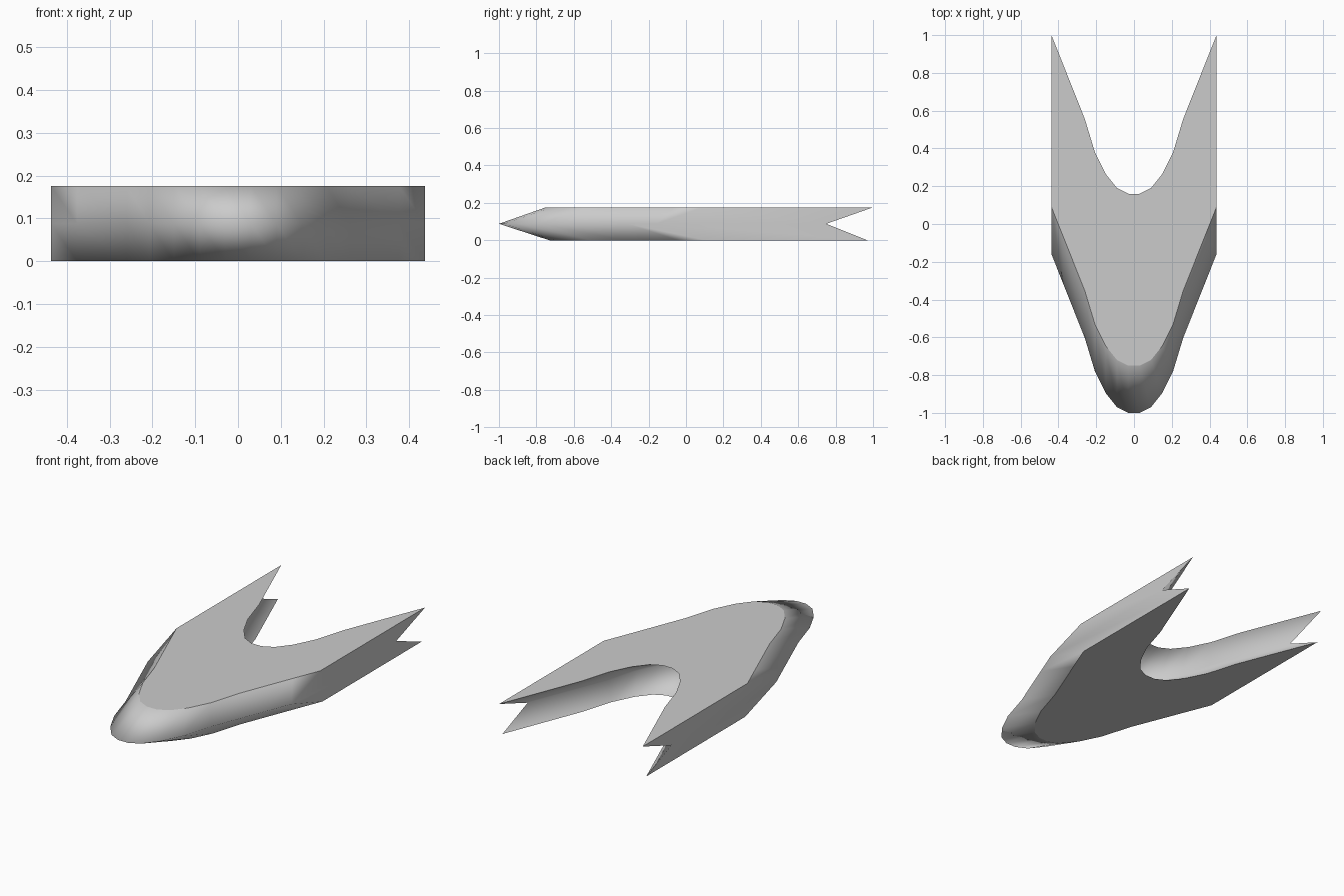
import bpy, bmesh

if "Cube" in bpy.data.objects:
    bpy.data.objects.remove(bpy.data.objects["Cube"])

# half of the swept curve: x position and forward/back shift
half = [(0.03, 0.0), (0.09, 0.03), (0.15, 0.105), (0.207, 0.22),
        (0.26, 0.395), (0.376, 0.687), (0.437, 0.84)]
curve = [(-x, s) for x, s in reversed(half)] + half

# cross-section at the centre: front top, front tip, front bottom, back bottom, back notch, back top
section = [(-0.75, 0.176), (-1.0, 0.088), (-0.73, 0.0),
           (0.13, 0.0), (-0.09, 0.088), (0.16, 0.176)]

bm = bmesh.new()
rings = [[bm.verts.new((x, y + s, z)) for y, z in section] for x, s in curve]

# skin between neighbouring sections
for a, b in zip(rings, rings[1:]):
    for i in range(6):
        j = (i + 1) % 6
        bm.faces.new((a[i], a[j], b[j], b[i]))

# side ends, split along the middle height
for r in (rings[0], rings[-1]):
    bm.faces.new((r[0], r[1], r[4], r[5]))
    bm.faces.new((r[1], r[2], r[3], r[4]))
bmesh.ops.recalc_face_normals(bm, faces=bm.faces)

# smooth rim, crisp flat top and bottom, crisp rear corners
for f in bm.faces:
    f.smooth = True
for e in bm.edges:
    flat = [abs(f.normal.z) > 0.999 for f in e.link_faces]
    if flat[0] != flat[1]:
        e.smooth = False
for r in (rings[0], rings[-1]):
    for i, j in ((3, 4), (4, 5)):
        bm.edges.get((r[i], r[j])).smooth = False

mesh = bpy.data.meshes.new("chevron_body")
bm.to_mesh(mesh)
bm.free()
bpy.context.collection.objects.link(bpy.data.objects.new("chevron_body", mesh))
